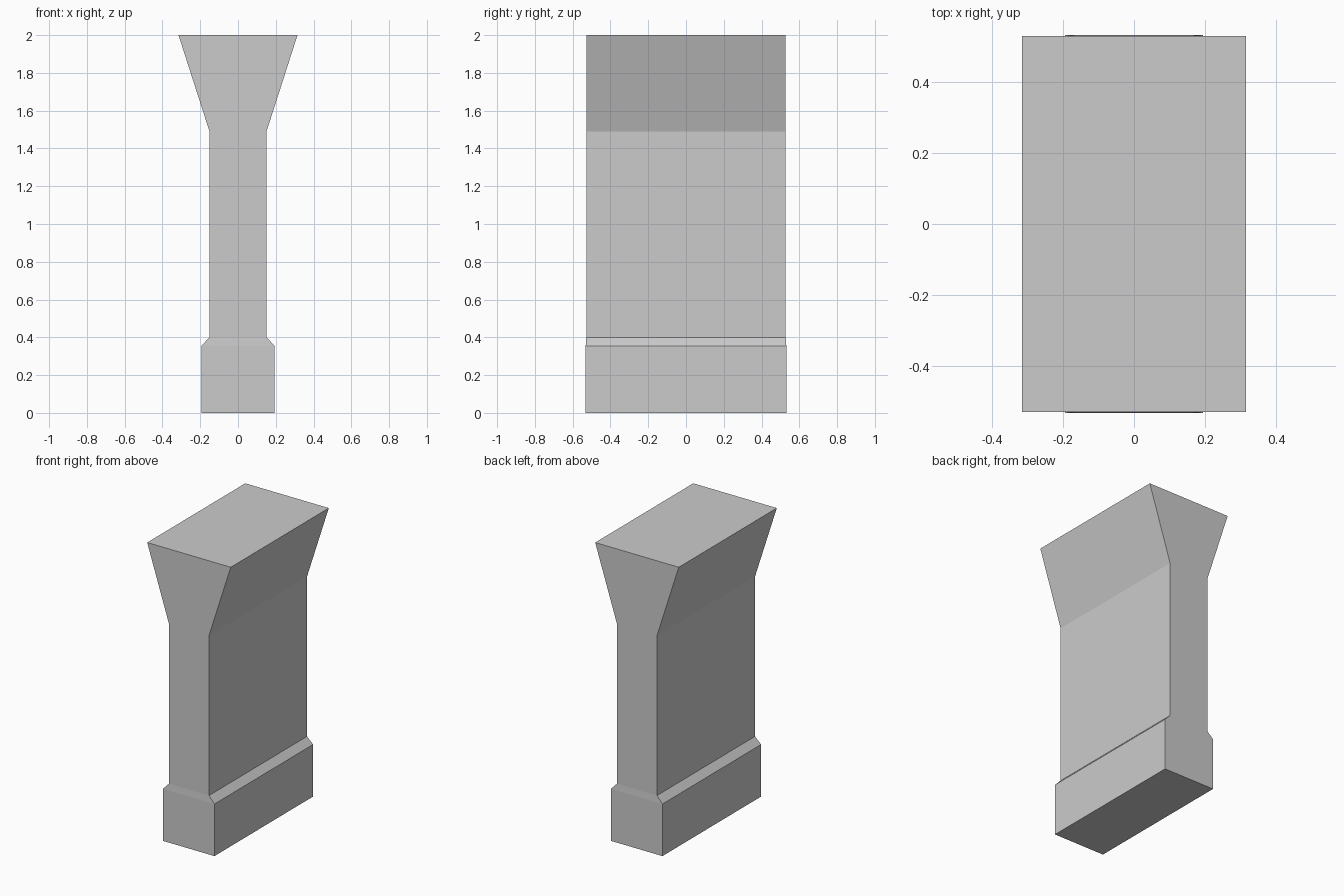
import bpy, bmesh

if "Cube" in bpy.data.objects:
    bpy.data.objects.remove(bpy.data.objects["Cube"])

# Half width, half depth and height of each rectangular section, bottom to top
SECTIONS = [
    (0.194, 0.531, 0.0),    # foot of plinth
    (0.194, 0.531, 0.355),  # top of plinth
    (0.151, 0.528, 0.40),   # chamfer meets shaft
    (0.151, 0.528, 1.49),   # shaft meets flare
    (0.315, 0.528, 2.0),    # top of flared head
]


def loft(name, sections):
    bm = bmesh.new()
    rings = [[bm.verts.new((sx * w, sy * d, z))
              for sx, sy in ((-1, -1), (1, -1), (1, 1), (-1, 1))]
             for w, d, z in sections]
    for low, high in zip(rings, rings[1:]):
        for i in range(4):
            j = (i + 1) % 4
            bm.faces.new((low[i], low[j], high[j], high[i]))
    bm.faces.new(rings[0][::-1])
    bm.faces.new(rings[-1])
    mesh = bpy.data.meshes.new(name)
    bm.to_mesh(mesh)
    bm.free()
    obj = bpy.data.objects.new(name, mesh)
    bpy.context.collection.objects.link(obj)
    return obj


# Pillar: plinth, shaft and flared head in one solid
loft("flared_pillar", SECTIONS)
